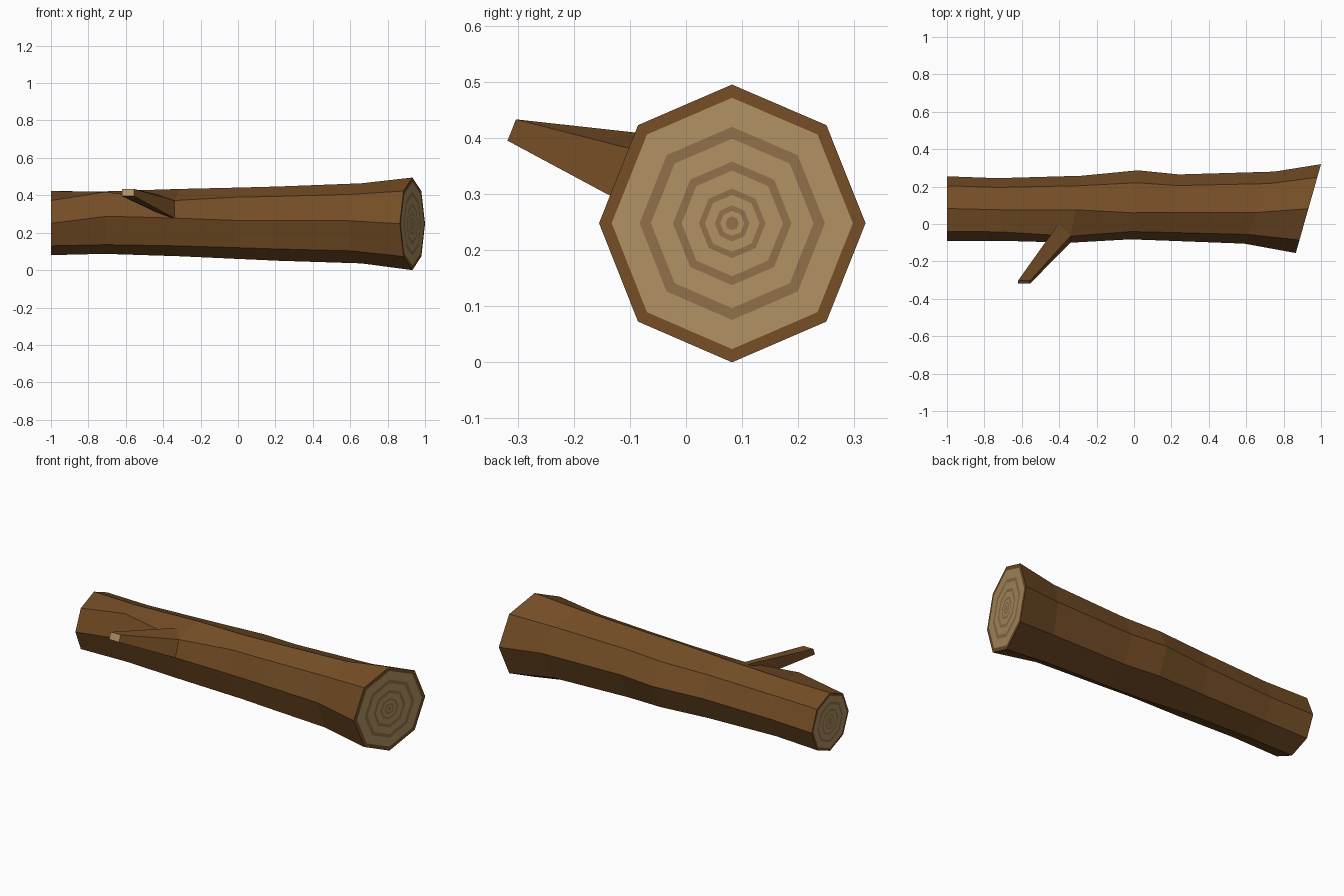
import bpy, bmesh
from mathutils import Vector

if "Cube" in bpy.data.objects:
    bpy.data.objects.remove(bpy.data.objects["Cube"])


def material(name, color):
    m = bpy.data.materials.new(name)
    m.diffuse_color = (*color, 1)
    m.use_nodes = True
    m.node_tree.nodes["Principled BSDF"].inputs["Base Color"].default_value = m.diffuse_color
    return m


BARK = material("bark", (0.175, 0.075, 0.019))
WOOD = material("cut_wood", (0.43, 0.283, 0.127))
GRAIN = material("growth_ring", (0.275, 0.162, 0.069))


def finish(bm, name, mats):
    bmesh.ops.recalc_face_normals(bm, faces=bm.faces[:])
    me = bpy.data.meshes.new(name)
    bm.to_mesh(me)
    bm.free()
    for m in mats:
        me.materials.append(m)
    ob = bpy.data.objects.new(name, me)
    bpy.context.collection.objects.link(ob)
    return ob


def bridge(bm, a, b, mat):
    n = len(a)
    for i in range(n):
        f = bm.faces.new((a[i], a[(i + 1) % n], b[(i + 1) % n], b[i]))
        f.material_index = mat


D = 0.707
# Octagon directions, starting at the back and passing over the top to the front
OCT = [(1, 0), (D, D), (0, 1), (-D, D), (-1, 0), (-D, -D), (0, -1), (D, -D)]


def section(xf, xb, yf, yb, yc, z0, z1, zc):
    """Octagon whose four quadrants can differ; x runs from xf (front) to xb (back)."""
    pts = []
    for u, v in OCT:
        y = yc + u * (yb - yc if u > 0 else yc - yf)
        z = zc + v * (z1 - zc if v > 0 else zc - z0)
        pts.append(Vector((xf + (xb - xf) * (y - yf) / (yb - yf), y, z)))
    return pts


# Trunk sections: front x, back x, front y, back y, ridge y, bottom z, top z, mid z
sections = [section(*s) for s in (
    (-1.00, -1.00, -0.090, 0.255, 0.083, 0.080, 0.422, 0.250),
    (-0.70, -0.73, -0.090, 0.245, 0.076, 0.087, 0.421, 0.255),
    (-0.34, -0.28, -0.100, 0.258, 0.076, 0.074, 0.434, 0.265),
    (-0.02, 0.02, -0.082, 0.287, 0.060, 0.060, 0.441, 0.266),
    (0.20, 0.24, -0.090, 0.265, 0.062, 0.050, 0.447, 0.266),
    (0.59, 0.75, -0.105, 0.280, 0.062, 0.036, 0.464, 0.264),
    (0.865, 1.00, -0.155, 0.320, 0.082, 0.000, 0.495, 0.248),
)]
# Bark swelling pulled up beside the branch
sections[1][3] = Vector((-0.71, -0.042, 0.418))
sections[1][4].z = 0.288
sections[2][3] = Vector((-0.34, -0.065, 0.372))
sections[2][4].z = 0.278

bm = bmesh.new()
rings = [[bm.verts.new(p) for p in s] for s in sections]
for a, b in zip(rings, rings[1:]):
    bridge(bm, a, b, 0)

# Cut ends: bark rim, then alternating wood and growth rings
SCALES = (0.905, 0.695, 0.61, 0.445, 0.38, 0.25, 0.205, 0.13, 0.09, 0.05)
for edge in (rings[0], rings[-1]):
    c = sum((v.co for v in edge), Vector()) / 8
    outer = edge
    for i, s in enumerate(SCALES):
        inner = [bm.verts.new(c.lerp(v.co, s)) for v in edge]
        bridge(bm, outer, inner, 0 if i == 0 else 1 + (i + 1) % 2)
        outer = inner
    bm.faces.new(outer).material_index = 2
finish(bm, "log_trunk", (BARK, WOOD, GRAIN))

# Broken side branch: four-sided taper sunk into the trunk, with a cut tip
base = [(-0.34, -0.065, 0.372), (-0.34, -0.10, 0.278),
        (-0.45, -0.085, 0.315), (-0.44, -0.05, 0.405)]
tip = [(-0.555, -0.303, 0.433), (-0.555, -0.318, 0.395),
       (-0.62, -0.318, 0.395), (-0.62, -0.303, 0.433)]
bm = bmesh.new()
root = [bm.verts.new(Vector(b) + (Vector(b) - Vector(t)) * 0.2) for b, t in zip(base, tip)]
end = [bm.verts.new(t) for t in tip]
bridge(bm, root, end, 0)
bm.faces.new(root)
bm.faces.new(end).material_index = 1
finish(bm, "side_branch", (BARK, WOOD))
